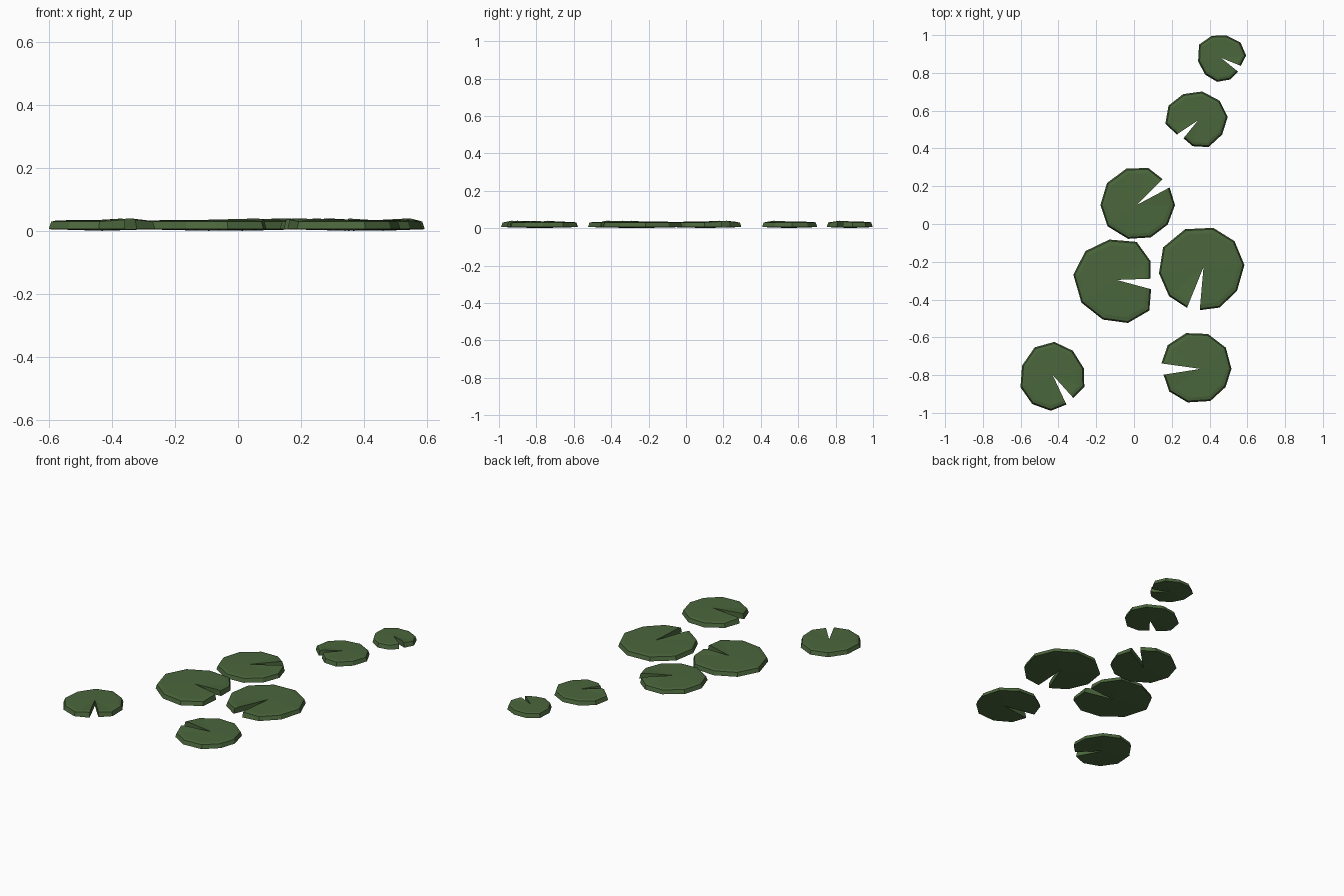
import bpy, bmesh, math
from math import cos, sin, radians

if "Cube" in bpy.data.objects:
    bpy.data.objects.remove(bpy.data.objects["Cube"])

green = bpy.data.materials.new("lily green")
green.diffuse_color = (0.069, 0.133, 0.045, 1)
green.use_nodes = True
green.node_tree.nodes["Principled BSDF"].inputs["Base Color"].default_value = green.diffuse_color

# Directions of rim corners, measured from one lip of the notch to the other
ANGLES = [0, 27, 60, 98, 135, 171, 211, 249, 283, 315, 343]


def lily_pad(name, x, y, turn, radii):
    """Notched pad: flat base, sloped rim, gently raised top, fan to notch tip."""
    bm = bmesh.new()

    def loop(scale, inset, z, lip):
        out = []
        for i, (a, r) in enumerate(zip(ANGLES, radii)):
            t = radians(a + turn)
            d = r * scale - inset
            h = z + (lip if i in (0, len(radii) - 1) else 0)
            out.append(bm.verts.new((x + d * cos(t), y + d * sin(t), h)))
        return out

    base = loop(1, 0, 0.006, 0)
    rim = loop(1, 0.008, 0.030, 0.006)
    top = loop(0.9, 0.008, 0.034, 0.006)
    tip_low = bm.verts.new((x, y, 0.001))
    tip_high = bm.verts.new((x, y, 0.036))
    for i in range(len(radii) - 1):
        j = i + 1
        bm.faces.new((base[i], base[j], rim[j], rim[i]))
        bm.faces.new((rim[i], rim[j], top[j], top[i]))
        bm.faces.new((top[i], top[j], tip_high))
        bm.faces.new((base[j], base[i], tip_low))
    # Notch walls
    bm.faces.new((tip_low, base[0], rim[0], top[0], tip_high))
    bm.faces.new((tip_high, top[-1], rim[-1], base[-1], tip_low))
    bmesh.ops.recalc_face_normals(bm, faces=bm.faces)
    me = bpy.data.meshes.new(name)
    bm.to_mesh(me)
    bm.free()
    me.materials.append(green)
    bpy.context.collection.objects.link(bpy.data.objects.new(name, me))


# Pads from back to front: tip position, notch direction, rim radii
lily_pad("back_small_pad", 0.46, 0.88, 338,
         [.114, .134, .132, .122, .126, .135, .122, .122, .129, .125, .118])
lily_pad("back_pad", 0.34, 0.55, 231,
         [.124, .141, .153, .148, .157, .153, .153, .159, .175, .175, .137])
lily_pad("middle_pad", 0.013, 0.10, 45,
         [.195, .206, .201, .195, .191, .19, .184, .187, .195, .204, .199])
lily_pad("left_large_pad", -0.093, -0.296, 2,
         [.18, .206, .228, .217, .224, .23, .221, .222, .236, .238, .19])
lily_pad("right_large_pad", 0.368, -0.228, 265,
         [.229, .231, .217, .217, .214, .214, .223, .238, .238, .239, .233])
lily_pad("front_right_pad", 0.352, -0.767, 189,
         [.198, .204, .19, .178, .164, .164, .175, .189, .204, .214, .209])
lily_pad("front_left_pad", -0.431, -0.799, 312,
         [.164, .18, .169, .167, .175, .174, .169, .182, .188, .19, .173])
